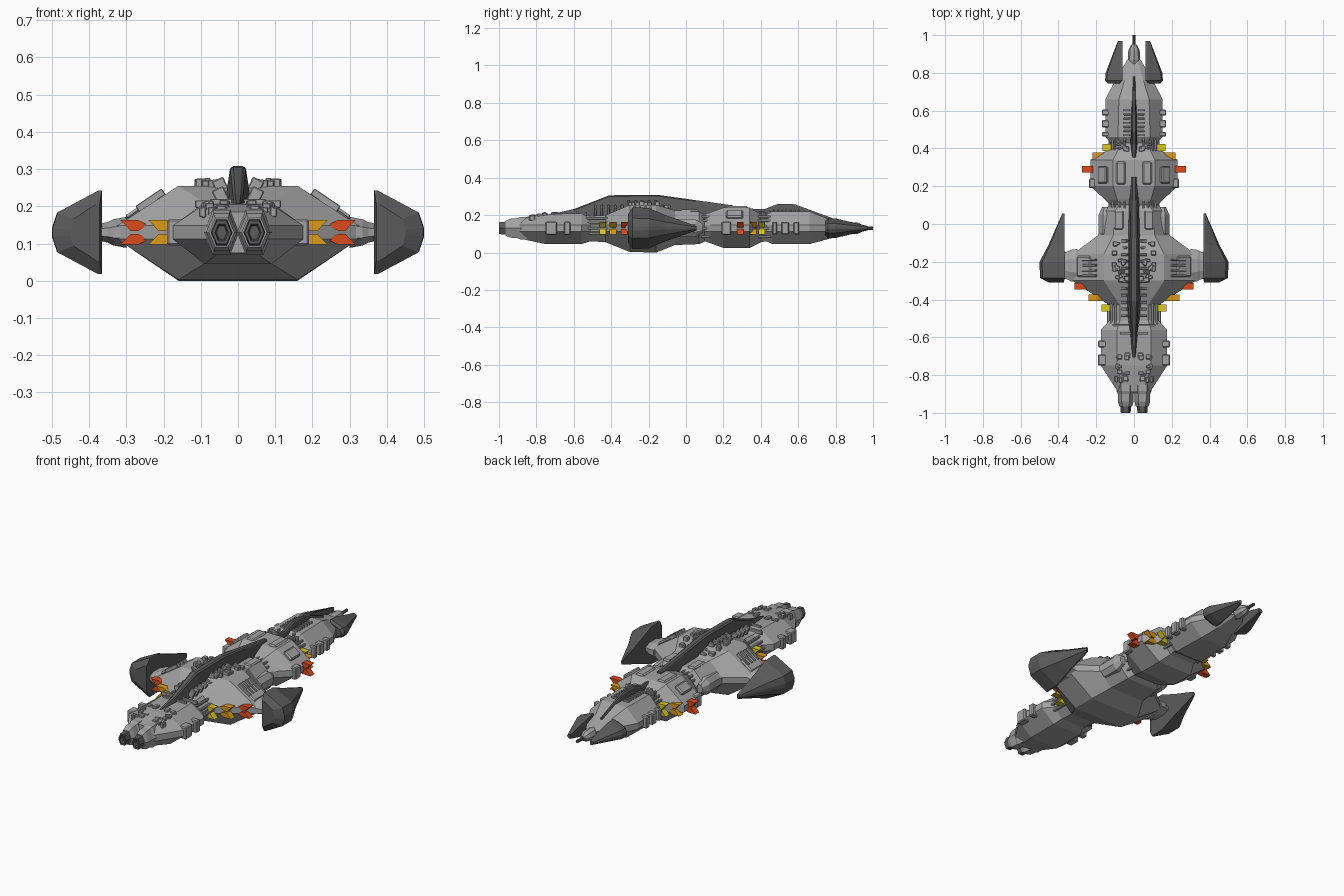
import bpy, bmesh, math, random
from mathutils import Matrix, Vector

random.seed(4)
ZC = 0.13


def material(name, rgb):
    m = bpy.data.materials.new(name)
    m.diffuse_color = (*rgb, 1)
    return m


LIGHT = material("light_grey", (0.37, 0.37, 0.37))
DARK = material("dark_grey", (0.105, 0.105, 0.105))
YELLOW = material("yellow", (0.70, 0.58, 0.02))
ORANGE = material("orange", (0.70, 0.32, 0.01))
RED = material("red_orange", (0.72, 0.07, 0.012))


def finish(name, bm, mat, bevel=0):
    bmesh.ops.recalc_face_normals(bm, faces=bm.faces)
    me = bpy.data.meshes.new(name)
    bm.to_mesh(me)
    bm.free()
    me.materials.append(mat)
    ob = bpy.data.objects.new(name, me)
    bpy.context.collection.objects.link(ob)
    if bevel:
        mod = ob.modifiers.new("bevel", "BEVEL")
        mod.width, mod.segments = bevel, 1
    return ob


def add_loft(bm, rings):
    loops = [[bm.verts.new(p) for p in r] for r in rings]
    n = len(rings[0])
    for a, b in zip(loops, loops[1:]):
        for i in range(n):
            j = (i + 1) % n
            bm.faces.new((a[i], a[j], b[j], b[i]))
    bm.faces.new(loops[0])
    bm.faces.new(loops[-1][::-1])


def loft(name, rings, mat):
    bm = bmesh.new()
    add_loft(bm, rings)
    return finish(name, bm, mat)


def boxes(name, specs, mat, bevel=0.005, mirror=True):
    """Each spec: centre x,y,z, size x,y,z, tilt about y in degrees."""
    bm = bmesh.new()
    for x, y, z, sx, sy, sz, tilt in specs:
        for s in ((1, -1) if mirror else (1,)):
            M = (Matrix.Translation((s * x, y, z)) @ Matrix.Rotation(math.radians(s * tilt), 4, 'Y')
                 @ Matrix.Diagonal((sx, sy, sz, 1)))
            bmesh.ops.create_cube(bm, size=1, matrix=M)
    return finish(name, bm, mat, bevel)


def ellipse(cx, y, rx, rz, n=6, turn=0, cz=ZC):
    return [(cx + rx * math.cos(turn + 2 * math.pi * i / n), y,
             cz + rz * math.sin(turn + 2 * math.pi * i / n)) for i in range(n)]


def hull_ring(y, w, a, zt, zb, e=0.018):
    return [(a, y, zt), (w, y, ZC + e), (w, y, ZC - e), (a, y, zb),
            (-a, y, zb), (-w, y, ZC - e), (-w, y, ZC + e), (-a, y, zt)]


# hull: half width, flat top half width, top, bottom at each station
loft("hull", [hull_ring(*s) for s in (
    (-0.89, 0.085, 0.05, 0.185, 0.075), (-0.75, 0.175, 0.09, 0.205, 0.045),
    (-0.56, 0.175, 0.09, 0.21, 0.045), (-0.51, 0.13, 0.075, 0.195, 0.06),
    (-0.43, 0.13, 0.075, 0.2, 0.055), (-0.30, 0.325, 0.16, 0.255, 0.003),
    (-0.16, 0.325, 0.16, 0.255, 0.0), (-0.06, 0.19, 0.11, 0.225, 0.04),
    (0.07, 0.165, 0.1, 0.22, 0.045), (0.10, 0.125, 0.08, 0.2, 0.06),
    (0.13, 0.155, 0.09, 0.215, 0.05), (0.20, 0.23, 0.11, 0.24, 0.025),
    (0.34, 0.23, 0.11, 0.24, 0.025), (0.40, 0.125, 0.08, 0.205, 0.055),
    (0.43, 0.125, 0.08, 0.2, 0.06), (0.46, 0.15, 0.085, 0.22, 0.045),
    (0.66, 0.152, 0.08, 0.22, 0.045), (0.76, 0.1, 0.05, 0.18, 0.072),
    (0.87, 0.035, 0.02, 0.15, 0.11))], LIGHT)

# nose probe
loft("nose_pod", [ellipse(0, y, r, r, 8) for y, r in
                  ((0.84, 0.025), (0.87, 0.033), (0.92, 0.03), (0.95, 0.014))], LIGHT)
loft("nose_probe", [ellipse(0, y, 0.009, 0.009, 8) for y in (0.94, 1.0)], DARK)


# dorsal fins: y, half width, base z, top z
def fin(name, stations):
    loft(name, [[(-w, y, zb), (-w * 0.5, y, zt - 0.006), (-w * 0.3, y, zt), (w * 0.3, y, zt),
                 (w * 0.5, y, zt - 0.006), (w, y, zb)] for y, w, zb, zt in stations], DARK)


fin("main_spine_fin", [(-0.71, 0.016, 0.18, 0.208), (-0.6, 0.026, 0.17, 0.232),
                       (-0.41, 0.042, 0.17, 0.306), (-0.15, 0.042, 0.17, 0.308),
                       (0.05, 0.036, 0.17, 0.28), (0.25, 0.022, 0.19, 0.252)])
fin("front_spine_fin", [(0.33, 0.018, 0.18, 0.235), (0.42, 0.024, 0.17, 0.232),
                        (0.49, 0.024, 0.17, 0.26), (0.58, 0.022, 0.17, 0.258),
                        (0.78, 0.008, 0.165, 0.185)])


# shell shaped wings: y, inner x, outer x, half height
def shell(name, s, stations):
    loft(name, [[(s * xi, y, ZC + h), (s * (xi + 0.01), y, ZC + h),
                 (s * (xo - 0.1 * (xo - xi)), y, ZC + h * 0.48), (s * xo, y, ZC + h * 0.1),
                 (s * xo, y, ZC - h * 0.1), (s * (xo - 0.1 * (xo - xi)), y, ZC - h * 0.48),
                 (s * (xi + 0.01), y, ZC - h), (s * xi, y, ZC - h)]
                for y, xi, xo, h in stations], DARK)


for s, side in ((1, "right"), (-1, "left")):
    shell(side + "_wing", s, [(-0.31, 0.372, 0.45, 0.075), (-0.285, 0.366, 0.498, 0.112),
                              (-0.20, 0.366, 0.5, 0.108), (-0.11, 0.367, 0.452, 0.07),
                              (0.055, 0.367, 0.38, 0.012)])
    shell(side + "_nose_fin", s, [(0.745, 0.075, 0.14, 0.04), (0.76, 0.062, 0.153, 0.055),
                                  (0.80, 0.06, 0.15, 0.052), (0.97, 0.062, 0.085, 0.012)])
    # wing mount, along x
    bm = bmesh.new()
    add_loft(bm, [[(s * x, -0.22 + ry * math.cos(t), ZC + rz * math.sin(t))
                   for t in [math.pi * (2 * i + 1) / 8 for i in range(8)]]
                  for x, ry, rz in ((0.30, 0.095, 0.045), (0.335, 0.09, 0.038),
                                    (0.35, 0.08, 0.03), (0.37, 0.075, 0.025))])
    finish(side + "_wing_mount", bm, LIGHT)
    # engines
    loft(side + "_engine", [ellipse(s * 0.044, y, rx, rz) for y, rx, rz in
                            ((-0.82, 0.048, 0.07), (-0.885, 0.048, 0.07), (-0.9, 0.042, 0.062),
                             (-0.94, 0.042, 0.058), (-0.965, 0.034, 0.045))], LIGHT)
    loft(side + "_nozzle", [ellipse(s * 0.044, y, rx, rz) for y, rx, rz in
                            ((-0.95, 0.03, 0.042), (-1.0, 0.026, 0.036),
                             (-1.0, 0.018, 0.026), (-0.975, 0.014, 0.02))], DARK)
    # rounded pods on the waist
    loft(side + "_waist_pod", [ellipse(s * 0.15, y, r, r * 1.3, 8, math.pi / 8) for y, r in
                               ((-0.08, 0.02), (-0.05, 0.04), (0.05, 0.04), (0.09, 0.02))], LIGHT)

# coloured marker blocks: slanted pairs stacked about the hull edge
for label, mat, spots in (("yellow", YELLOW, ((0.135, -0.445), (0.13, 0.405))),
                          ("orange", ORANGE, ((0.205, -0.39), (0.185, 0.36))),
                          ("red", RED, ((0.28, -0.33), (0.24, 0.29)))):
    bm = bmesh.new()
    shape = ((0.036, 0.033), (-0.012, 0.033), (-0.04, 0.019), (-0.01, 0.004), (0.008, 0.004))
    for x, y in spots:
        for s in (1, -1):
            for v in (1, -1):
                add_loft(bm, [[(s * (x + px), yy, ZC + v * pz) for px, pz in shape]
                              for yy in (y - 0.018, y + 0.018)])
    finish(label + "_markers", bm, mat)

# side blocks along the hull edge
boxes("side_blocks",
      [(0.168, y, ZC, 0.045, w, 0.07, 0) for y, w in ((-0.72, 0.06), (-0.635, 0.035))] +
      [(0.148, y, ZC, 0.045, w, 0.066, 0) for y, w in ((0.59, 0.03), (0.53, 0.04), (0.475, 0.025))] +
      [(0.22, 0.215, ZC, 0.035, 0.05, 0.07, 0)], LIGHT)

# raised armour pads on the forward ring and main body
boxes("armour_pads", [(0.07, 0.27, 0.238, 0.05, 0.12, 0.02, 0), (0.163, 0.26, 0.2, 0.06, 0.09, 0.03, 38),
                      (0.265, -0.225, 0.192, 0.09, 0.11, 0.014, 34),
                      (0.08, 0.02, 0.222, 0.05, 0.1, 0.016, 0)], LIGHT, 0.008)

# vent slats on the wide body and the foredeck
boxes("vent_slats",
      [(0.235, -0.19 - 0.028 * i, 0.216, 0.085, 0.012, 0.02, 34) for i in range(4)] +
      [(0.038, 0.47 + 0.022 * i, 0.222, 0.034, 0.01, 0.016, 0) for i in range(7)] +
      [(0.055, -0.535, 0.206, 0.12, 0.012, 0.02, 0), (0.04, -0.58, 0.21, 0.07, 0.012, 0.02, 0)],
      LIGHT, 0.002)

# spine ribs beside the main fin
boxes("spine_ribs", [(0.045, -0.09 - 0.036 * i, 0.25 if 2 <= i <= 6 else 0.225,
                      0.034, 0.014, 0.05, 25) for i in range(12)], LIGHT, 0.003)

# pipes bridging the hull necks
boxes("neck_pipes",
      [(x, -0.475, z, 0.014, 0.12, 0.014, 0) for x, z in ((0.135, 0.13), (0.12, 0.16), (0.1, 0.182), (0.12, 0.1))] +
      [(x, y, z, 0.012, 0.07, 0.014, 0) for y in (0.105, 0.42)
       for x, z in ((0.05, 0.205), (0.075, 0.203), (0.1, 0.19), (0.115, 0.17), (0.13, 0.13), (0.115, 0.085))],
      LIGHT, 0.003)

# small machinery scattered on the deck
bits = []
for y0, y1, x0, x1, z, n in ((-0.3, -0.09, 0.05, 0.11, 0.258, 20), (-0.83, -0.69, 0.03, 0.1, 0.2, 22),
                             (0.39, 0.46, 0.03, 0.09, 0.205, 8)):
    for i in range(n):
        y = random.uniform(y0, y1)
        drop = 0.028 * max(0, (y + 0.16) / 0.1) if z > 0.25 else 0.03 * max(0, (-0.75 - y) / 0.14) if z < 0.202 else 0
        bits.append((random.uniform(x0, x1), y, z - drop, random.uniform(0.008, 0.028),
                     random.uniform(0.008, 0.03), random.uniform(0.02, 0.036), 0))
boxes("deck_machinery", bits, LIGHT, 0.003)
